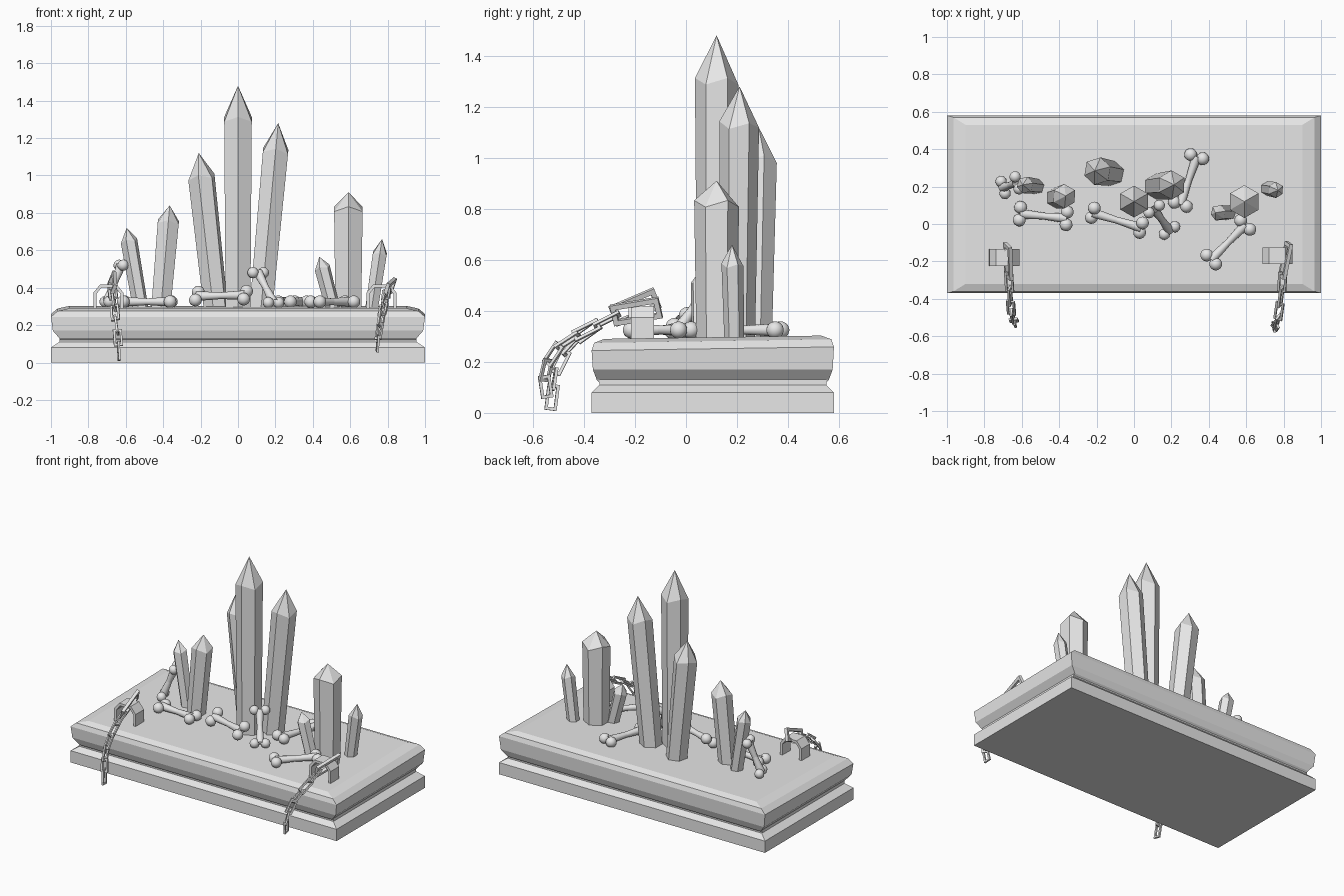
import bpy, bmesh, math
from mathutils import Vector, Matrix

if "Cube" in bpy.data.objects:
    bpy.data.objects.remove(bpy.data.objects["Cube"], do_unlink=True)

stone = bpy.data.materials.new("pale_grey")
stone.use_nodes = True
GREY = (0.8, 0.8, 0.8, 1)
stone.diffuse_color = GREY
stone.node_tree.nodes["Principled BSDF"].inputs["Base Color"].default_value = GREY


def finish(name, bm, smooth=False):
    bmesh.ops.recalc_face_normals(bm, faces=bm.faces)
    for f in bm.faces:
        f.smooth = smooth
    mesh = bpy.data.meshes.new(name)
    bm.to_mesh(mesh)
    bm.free()
    mesh.materials.append(stone)
    ob = bpy.data.objects.new(name, mesh)
    bpy.context.collection.objects.link(ob)
    return ob


def loft(name, rings, tip=None):
    """Skin a stack of rings; close with a point or a flat cap."""
    bm = bmesh.new()
    loops = [[bm.verts.new(p) for p in ring] for ring in rings]
    n = len(loops[0])
    for low, high in zip(loops, loops[1:]):
        for i in range(n):
            j = (i + 1) % n
            bm.faces.new((low[i], low[j], high[j], high[i]))
    bm.faces.new(loops[0][::-1])
    if tip is None:
        bm.faces.new(loops[-1])
    else:
        top = bm.verts.new(tip)
        for i in range(n):
            bm.faces.new((loops[-1][i], loops[-1][(i + 1) % n], top))
    return finish(name, bm)


# Plinth and slab: rectangular rings of (height, x inset, y inset)
def tier(name, profile, tilt=0.0):
    rings = []
    for z, dx, dy in profile:
        x, front, back = 1 - dx, -0.37 + dy, 0.58 - dy
        rings.append([(sx, y, z + tilt * y * (z > 0.2))
                      for sx, y in ((-x, front), (x, front), (x, back), (-x, back))])
    loft(name, rings)


tier("lower_plinth", [(0, 0, 0), (0.08, 0, 0), (0.11, 0.045, 0.03), (0.13, 0.045, 0.03)])
tier("upper_slab", [(0.12, 0.05, 0.03), (0.13, 0.045, 0.02), (0.17, 0.01, 0.005),
                    (0.25, 0, 0), (0.28, 0.035, 0.01), (0.295, 0.1, 0.05)], 0.015)


# Crystals: leaning hexagonal prisms with pointed ends
def crystal(name, base, tip, radius, point, turn=0.5):
    base, tip = Vector((*base, 0.26)), Vector(tip)
    axis = (tip - base).normalized()
    rot = Vector((0, 0, 1)).rotation_difference(axis)
    shoulder = tip - axis * point

    def ring(centre, r, wobble=0.0):
        pts = []
        for i in range(6):
            a = (i + turn) * math.pi / 3
            up = wobble * (-1) ** i
            pts.append(centre + rot @ Vector((r * math.cos(a), r * math.sin(a), up)))
        return pts

    loft(name, [ring(base, radius * 0.9), ring(shoulder, radius, radius * 0.15)], tip)


crystal("crystal_centre", (0, 0.12), (0, 0.12, 1.48), 0.085, 0.18)
crystal("crystal_centre_left", (0.12, 0.2), (0.215, 0.21, 1.28), 0.078, 0.15)
crystal("crystal_centre_right", (-0.115, 0.27), (-0.21, 0.285, 1.12), 0.075, 0.13, 0.3)
crystal("crystal_right", (-0.415, 0.14), (-0.365, 0.15, 0.84), 0.065, 0.09)
crystal("crystal_far_right", (-0.515, 0.2), (-0.595, 0.21, 0.72), 0.046, 0.07, 0.2)
crystal("crystal_left", (0.59, 0.12), (0.59, 0.12, 0.91), 0.088, 0.09)
crystal("crystal_left_small", (0.515, 0.06), (0.435, 0.06, 0.565), 0.043, 0.06, 0.2)
crystal("crystal_far_left", (0.71, 0.19), (0.77, 0.18, 0.66), 0.043, 0.08)


# Bones: a waisted shaft with two knobs at each end
def bone(name, a, b, tilt=0.0, knob=0.034):
    a, b = Vector(a), Vector(b)
    d = b - a
    side = d.cross(Vector((0, 0, 1))).normalized()
    side = (side + Vector((0, 0, tilt))).normalized() * 0.034
    bm = bmesh.new()
    rot = d.to_track_quat('Z', 'Y').to_matrix().to_4x4()
    for start, end in ((a, (a + b) / 2), (b, (a + b) / 2)):
        half = end - start
        turn = half.to_track_quat('Z', 'Y').to_matrix().to_4x4()
        bmesh.ops.create_cone(bm, segments=12, radius1=0.026, radius2=0.018,
                              depth=half.length,
                              matrix=Matrix.Translation((start + end) / 2) @ turn)
    for end in (a, b):
        for s in (-1, 1):
            bmesh.ops.create_uvsphere(bm, u_segments=16, v_segments=10, radius=knob,
                                      matrix=Matrix.Translation(end + side * s) @ rot)
    finish(name, bm, True)


bone("bone_right", (-0.61, 0.055, 0.325), (-0.36, 0.03, 0.325))
bone("bone_middle", (-0.22, 0.06, 0.355), (0.038, -0.02, 0.36), -0.8)
bone("bone_leaning_centre", (0.19, -0.035, 0.32), (0.108, 0.08, 0.48), 0, 0.03)
bone("bone_back_left", (0.335, 0.36, 0.325), (0.248, 0.105, 0.325))
bone("bone_front_left", (0.595, -0.005, 0.325), (0.413, -0.19, 0.325))
bone("bone_leaning_right", (-0.70, 0.195, 0.325), (-0.625, 0.22, 0.52), 0, 0.03)


# Staples: bent bands standing on the slab
def staple(name, x, y):
    outline = [(-0.072, 0), (-0.072, 0.085), (-0.04, 0.125),
               (0.04, 0.125), (0.072, 0.085), (0.072, 0)]
    bm = bmesh.new()
    rows = [[bm.verts.new((x + px, y + dy, 0.285 + pz)) for px, pz in outline]
            for dy in (-0.045, 0.045)]
    for i in range(len(outline) - 1):
        bm.faces.new((rows[0][i], rows[0][i + 1], rows[1][i + 1], rows[1][i]))
    ob = finish(name, bm)
    band = ob.modifiers.new("band", 'SOLIDIFY')
    band.thickness = 0.018
    band.offset = 0


# Chains: square-barred links, each rolled a quarter turn from the last
def add_link(bm, a, b, width, bar, roll):
    d = b - a
    length = d.length + bar * 2
    frame = (Matrix.Translation((a + b) / 2) @ d.to_track_quat('Z', 'Y').to_matrix().to_4x4()
             @ Matrix.Rotation(roll, 4, 'Z'))
    for s in (-1, 1):
        for pos, size in (((s * (width - bar) / 2, 0, 0), (bar, bar, length)),
                          ((0, 0, s * (length - bar) / 2), (width - bar, bar, bar))):
            bmesh.ops.create_cube(bm, size=1, matrix=frame @ Matrix.Translation(pos)
                                  @ Matrix.Diagonal((*size, 1)))


def chain(name, points):
    bm = bmesh.new()
    pts = [Vector(p) for p in points]
    add_link(bm, pts[0], pts[1], 0.085, 0.02, math.radians(70))
    for i in range(1, len(pts) - 1):
        add_link(bm, pts[i], pts[i + 1], 0.048, 0.012, math.radians(20 + 90 * (i % 2 == 0)))
    finish(name, bm)


staple("staple_right", -0.693, -0.18)
staple("staple_left", 0.767, -0.17)
chain("chain_right", [(-0.675, -0.13, 0.445), (-0.67, -0.27, 0.385), (-0.665, -0.35, 0.345),
                      (-0.66, -0.42, 0.295), (-0.655, -0.475, 0.235), (-0.645, -0.51, 0.165),
                      (-0.64, -0.52, 0.1), (-0.635, -0.53, 0.022)])
chain("chain_left", [(0.825, -0.12, 0.41), (0.795, -0.27, 0.385), (0.79, -0.35, 0.345),
                     (0.78, -0.43, 0.305), (0.77, -0.5, 0.26), (0.76, -0.54, 0.2),
                     (0.75, -0.555, 0.135), (0.745, -0.545, 0.07)])
